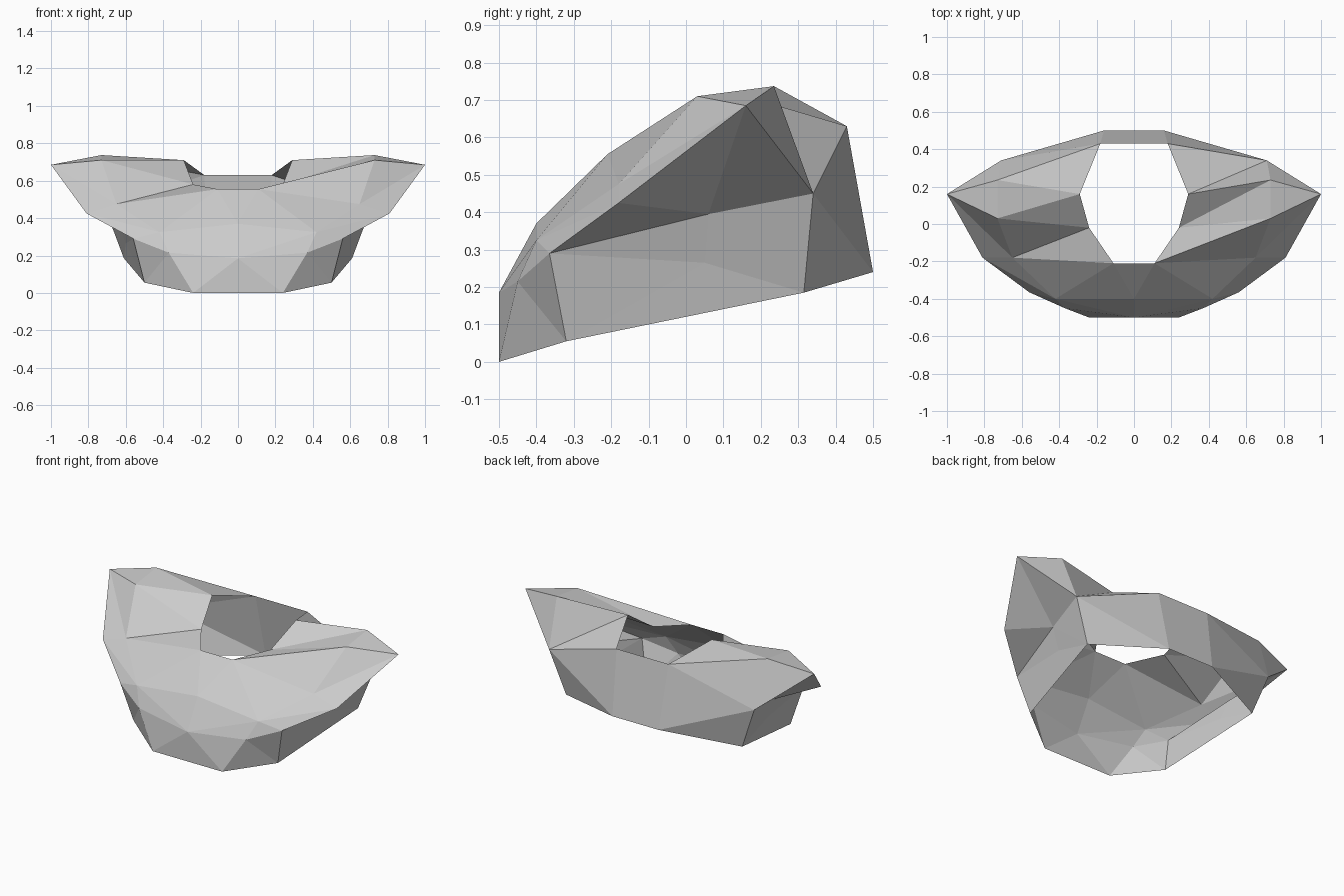
import bpy
import bmesh

if "Cube" in bpy.data.objects:
    bpy.data.objects.remove(bpy.data.objects["Cube"], do_unlink=True)

# Corner points of the left half; lower case letters are their mirror images
POINTS = {
    # neck opening
    "A": (.11, -.21, .555), "B": (.24, -.02, .58), "C": (.29, .16, .71), "D": (.18, .43, .63),
    # shoulder
    "E": (.65, -.18, .475), "F": (.73, .03, .71), "G": (.73, .235, .737), "T": (1, .16, .685),
    "S": (.81, -.18, .425),
    # chest
    "M": (0, -.4, .37), "N": (.42, -.4, .325), "O": (0, -.5, .185), "P": (.37, -.45, .215),
    "Q": (.56, -.365, .29),
    # back, flank and lower opening
    "H": (.71, .34, .45), "I": (.65, .06, .395), "J": (.6, .05, .265),
    "K": (.16, .5, .24), "L": (.61, .315, .185), "U": (.5, -.32, .055), "W": (.24, -.5, 0),
}
CENTRE = "aMA wWO dDKk"
TRIANGLES = ("AMN ANE MON OPN OWP NPQ NQS NSE EST ETF FTG GTH "
             "DHK HLK STI THI QIS IHL QJI JLI QUJ ULJ PUQ PWU")
# Bent quads are split along opposite diagonals on the two sides
BENT_QUADS = "AEFB BFGC CGHD"

bm = bmesh.new()
verts = {}
for key, (x, y, z) in POINTS.items():
    verts[key] = bm.verts.new((x, y, z))
    verts[key.lower()] = bm.verts.new((-x, y, z)) if x else verts[key]


def add_face(keys):
    return bm.faces.new([verts[k] for k in keys])


front = add_face(CENTRE.split()[0])
for keys in CENTRE.split()[1:]:
    add_face(keys)
for keys in TRIANGLES.split():
    add_face(keys)
    add_face(keys.lower()[::-1])
for p, q, r, s in BENT_QUADS.split():
    add_face(p + q + r)
    add_face(p + r + s)
    add_face((q + s + p).lower())
    add_face((q + r + s).lower()[::-1])

# Make the shell face outward
bmesh.ops.recalc_face_normals(bm, faces=bm.faces[:])
front.normal_update()
if front.normal.y > 0:
    bmesh.ops.reverse_faces(bm, faces=bm.faces[:])

mesh = bpy.data.meshes.new("shoulder_mantle")
bm.to_mesh(mesh)
bm.free()
mantle = bpy.data.objects.new("shoulder_mantle", mesh)
bpy.context.collection.objects.link(mantle)

# Plain grey
grey = bpy.data.materials.new("light_grey")
grey.use_nodes = True
colour = (.6, .6, .6, 1)
grey.diffuse_color = colour
grey.node_tree.nodes["Principled BSDF"].inputs["Base Color"].default_value = colour
mesh.materials.append(grey)
